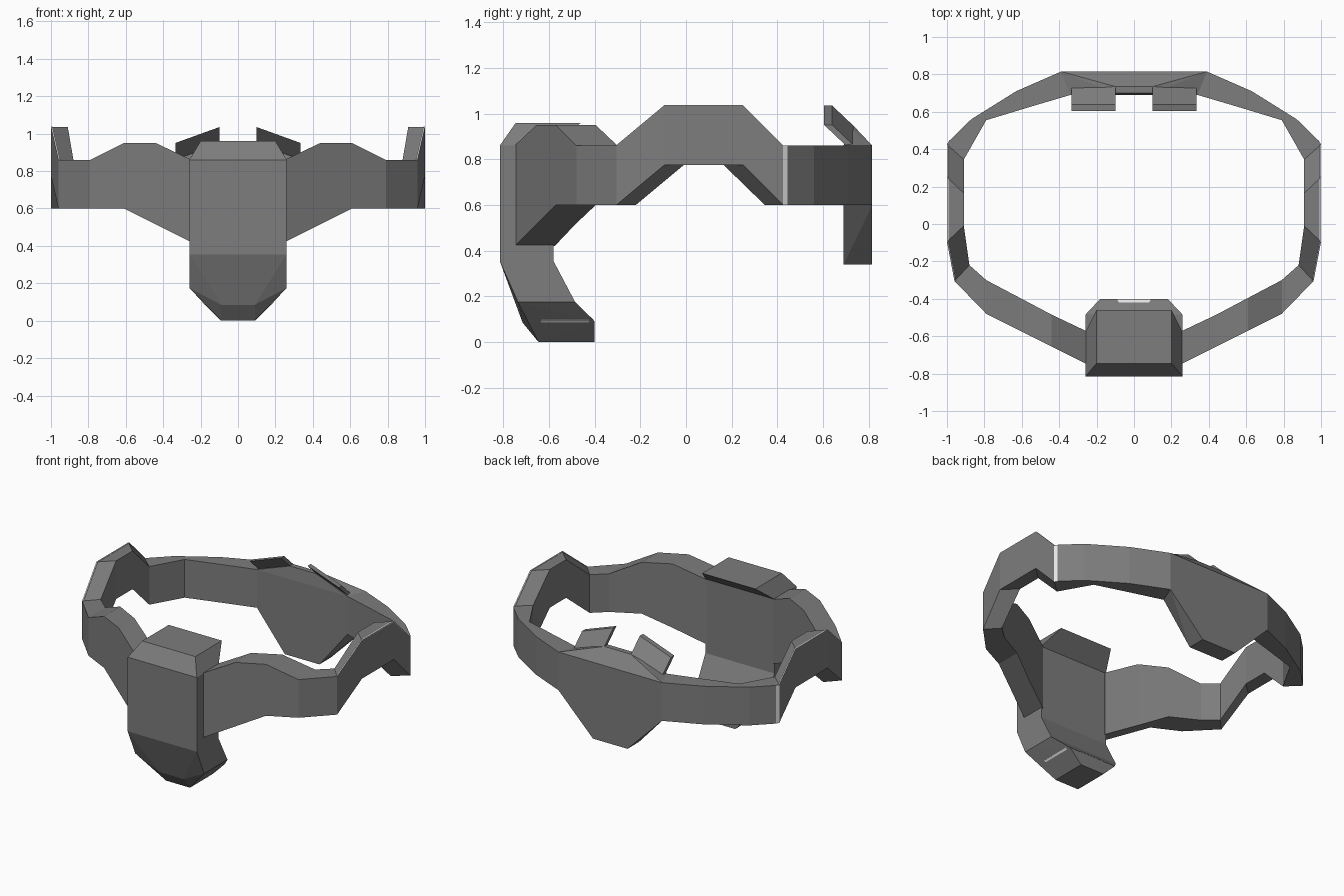
import bpy, bmesh

if "Cube" in bpy.data.objects:
    bpy.data.objects.remove(bpy.data.objects["Cube"])


def material(name, v):
    m = bpy.data.materials.new(name)
    m.diffuse_color = (v, v, v, 1)
    m.use_nodes = True
    m.node_tree.nodes["Principled BSDF"].inputs["Base Color"].default_value = m.diffuse_color
    return m


GREY = material("dark_grey", 0.205)
PALE = material("pale_grey", 0.85)


def finish(name, bm, mirror=False, mats=(GREY,)):
    bmesh.ops.recalc_face_normals(bm, faces=bm.faces)
    me = bpy.data.meshes.new(name)
    bm.to_mesh(me)
    bm.free()
    for m in mats:
        me.materials.append(m)
    ob = bpy.data.objects.new(name, me)
    bpy.context.collection.objects.link(ob)
    if mirror:
        mod = ob.modifiers.new("mirror", 'MIRROR')
        mod.use_mirror_merge = False
    return ob


def hull(name, pts, symmetric=True, mirror=False, mat=GREY):
    """Convex solid; symmetric adds the -x twin of every point."""
    bm = bmesh.new()
    for x, y, z in pts:
        bm.verts.new((x, y, z))
        if symmetric:
            bm.verts.new((-x, y, z))
    bmesh.ops.convex_hull(bm, input=bm.verts[:])
    bmesh.ops.dissolve_limit(bm, angle_limit=0.01, verts=bm.verts[:], edges=bm.edges[:])
    return finish(name, bm, mirror, (mat,))


def loft(name, rings, pale=None):
    """Mirrored tube through four-point rings; pale is (segment, side)."""
    bm = bmesh.new()
    rings = [[bm.verts.new(p) for p in r] for r in rings]
    for i, (r, s) in enumerate(zip(rings, rings[1:])):
        for k in range(4):
            f = bm.faces.new((r[k], r[(k + 1) % 4], s[(k + 1) % 4], s[k]))
            f.material_index = int((i, k) == pale)
    bm.faces.new(rings[0])
    bm.faces.new(rings[-1])
    return finish(name, bm, True, (GREY, PALE))


# Side band: stations of outer xy, inner xy, bottom z, top z
stations = [
    (.25, -.75, .25, -.575, .42, .86),
    (.44, -.655, .44, -.485, .515, .95),
    (.61, -.57, .61, -.395, .60, .95),
    (.79, -.48, .79, -.30, .60, .86),
    (.96, -.305, .88, -.22, .60, .86),
    (1.0, -.095, .91, -.01, .775, 1.035),
    (1.0, .25, .91, .165, .775, 1.035),
    (1.0, .425, .91, .345, .60, .86),
    (.988, .445, .90, .362, .60, .86),
    (.87, .56, .79, .555, .60, .86),
    (.63, .71, .56, .625, .60, .86),
    (.39, .815, .34, .69, .60, .86),
]
# The short segment at the outer rear corner is a pale seam
loft("side_band", [((ox, oy, b), (ox, oy, t), (ix, iy, t), (ix, iy, b))
                   for ox, oy, ix, iy, b, t in stations], (7, 0))

# Pale trim line along the outer top edge of each arch
trim = loft("arch_trim", [((ox, oy, t - .004), (ox, oy, t + .002),
                           (ox - .008, oy, t + .002), (ox - .008, oy, t - .004))
                          for ox, oy, ix, iy, b, t in stations[4:8]])
for p in trim.data.polygons:
    p.material_index = 1

# Front block with overhanging cap
hull("front_block", [(.26, y, z) for y in (-.815, -.58) for z in (.355, .86)])
hull("front_cap", [(.26, -.815, .86), (.26, -.58, .86), (.2, -.745, .96), (.2, -.46, .96)])

# Chin curling backwards under the block
bend = [(.26, -.735, .175), (.26, -.485, .175), (.09, -.715, .085)]
hull("chin_upper", [(.26, -.815, .355), (.26, -.58, .355)] + bend)
hull("chin_lower", bend + [(.09, -.645, 0), (.09, -.40, 0), (.18, -.40, .09)])

# Pale inlays on the chin: a slot on each lower side and one on the rear lip
hull("chin_side_slot", [(.26 - (.175 - z) * .97 + d, y, z - d)
                        for y in (-.635, -.425) for z in (.09, .10) for d in (-.002, .003)],
     symmetric=False, mirror=True, mat=PALE)
hull("chin_lip_inlay", [(x, y, -.31 - y + d) for x, y in ((.08, -.42), (.09, -.404))
                        for d in (-.003, .003)], mat=PALE)

# Back plate and its raised ridge
edge = [(.39, .815), (.34, .69)]
hull("back_plate", [(x, y, z) for x, y in edge for z in (.60, .86)]
     + [(.13, .815, .34), (.13, .69, .34)])
hull("back_ridge", [(x, y, .86) for x, y in edge]
     + [(.1, .735, .945), (.1, .70, .945)])

# Pair of thin slanted clips leaning forward from the ridge
profile = [(.605, 1.035), (.64, 1.035), (.735, .945), (.70, .945)]
hull("back_clip", [(x, y, z - d) for x, d in ((.1, 0), (.335, .085)) for y, z in profile],
     symmetric=False, mirror=True)
